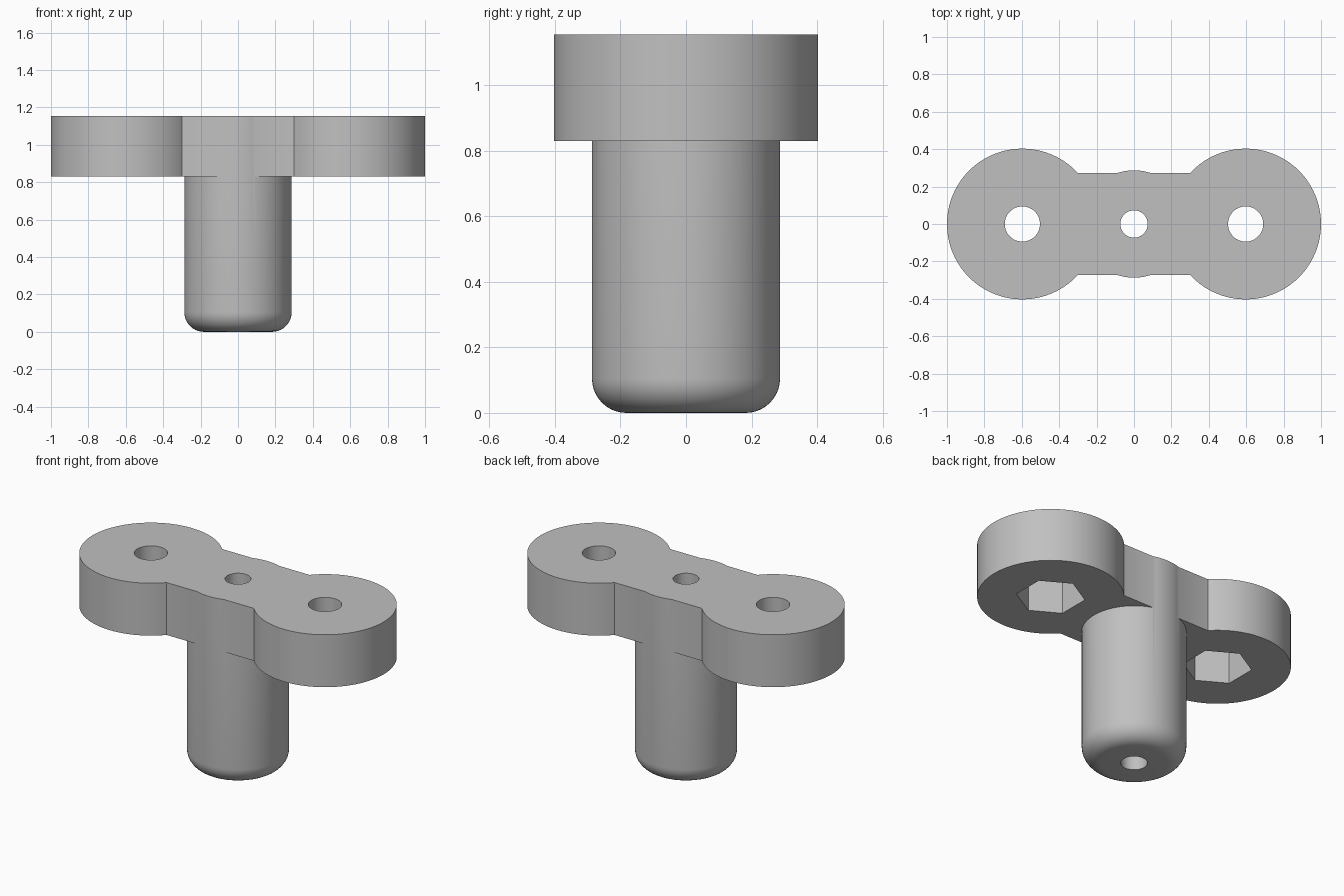
import bpy, bmesh, math

cube = bpy.data.objects.get("Cube")
if cube:
    bpy.data.objects.remove(cube, do_unlink=True)

BASE, TOP = 0.83, 1.155      # underside and top of the head
LOBE_X, LOBE_R = 0.597, 0.403
STEM_R, FILLET = 0.287, 0.105

grey = bpy.data.materials.new("plain_grey")
grey.use_nodes = True
colour = (0.53, 0.53, 0.53, 1)
grey.diffuse_color = colour
grey.node_tree.nodes["Principled BSDF"].inputs["Base Color"].default_value = colour


def new_object(name, bm):
    bmesh.ops.recalc_face_normals(bm, faces=bm.faces)
    mesh = bpy.data.meshes.new(name)
    bm.to_mesh(mesh)
    bm.free()
    mesh.materials.append(grey)
    obj = bpy.data.objects.new(name, mesh)
    bpy.context.collection.objects.link(obj)
    return obj


def prism(name, x, radius, z0, z1, sides=96, turn=0.0):
    """Upright prism or cylinder between two heights."""
    bm = bmesh.new()
    ring = [bm.verts.new((x + radius * math.cos(turn + math.tau * i / sides),
                          radius * math.sin(turn + math.tau * i / sides), z0))
            for i in range(sides)]
    face = bm.faces.new(ring)
    lifted = bmesh.ops.extrude_face_region(bm, geom=[face])["geom"]
    bmesh.ops.translate(bm, vec=(0, 0, z1 - z0),
                        verts=[v for v in lifted if isinstance(v, bmesh.types.BMVert)])
    return new_object(name, bm)


def combine(target, other, operation):
    mod = target.modifiers.new(operation.lower(), "BOOLEAN")
    mod.operation, mod.object, mod.solver = operation, other, "EXACT"
    bpy.context.view_layer.objects.active = target
    bpy.ops.object.modifier_apply(modifier=mod.name)
    bpy.data.objects.remove(other, do_unlink=True)


# Stem with a rounded foot, running up through the head
handle = prism("t_handle", 0, STEM_R, 0, TOP)
bm = bmesh.new()
bm.from_mesh(handle.data)
foot = [e for e in bm.edges if all(v.co.z < 0.001 for v in e.verts)]
bmesh.ops.bevel(bm, geom=foot, offset=FILLET, segments=10, profile=0.5, affect="EDGES")
bm.to_mesh(handle.data)
bm.free()

# Bridge between the lobes
bm = bmesh.new()
bmesh.ops.create_cube(bm, size=1)
bmesh.ops.scale(bm, vec=(2 * LOBE_X, 0.544, TOP - BASE), verts=bm.verts)
bmesh.ops.translate(bm, vec=(0, 0, (TOP + BASE) / 2), verts=bm.verts)
combine(handle, new_object("bridge", bm), "UNION")

# Round lobes at both ends
for side in (-1, 1):
    combine(handle, prism("lobe", side * LOBE_X, LOBE_R, BASE, TOP), "UNION")

# Bolt holes with hexagonal nut pockets underneath
for side in (-1, 1):
    x = side * LOBE_X
    combine(handle, prism("bolt_hole", x, 0.094, BASE - 0.1, TOP + 0.1, 64), "DIFFERENCE")
    combine(handle, prism("nut_pocket", x, 0.19, BASE - 0.1, BASE + 0.21, 6, math.pi / 6),
            "DIFFERENCE")

# Bore along the whole stem
combine(handle, prism("stem_bore", 0, 0.073, -0.1, TOP + 0.1, 64), "DIFFERENCE")

bpy.ops.object.select_all(action="DESELECT")
handle.select_set(True)
bpy.context.view_layer.objects.active = handle
bpy.ops.object.shade_smooth_by_angle(angle=math.radians(25))
